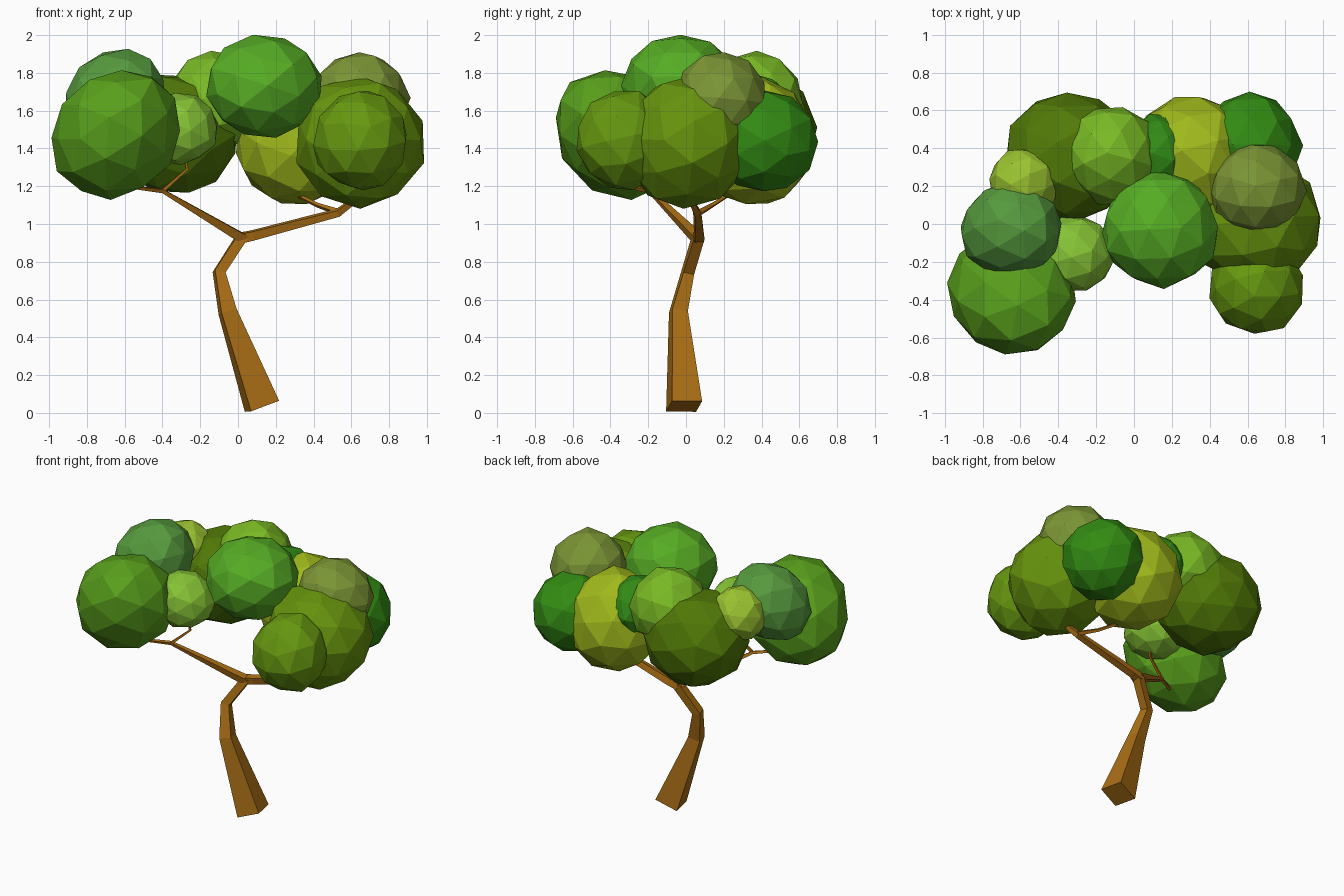
import bpy, bmesh, math, random
from mathutils import Vector, Matrix, Euler

if "Cube" in bpy.data.objects:
    bpy.data.objects.remove(bpy.data.objects["Cube"])

random.seed(4)


def material(name, rgb):
    m = bpy.data.materials.new(name)
    m.diffuse_color = [c ** 2.2 for c in rgb] + [1]
    m.use_nodes = True
    m.node_tree.nodes["Principled BSDF"].inputs["Base Color"].default_value = m.diffuse_color
    return m


def add_object(name, bm, mat):
    bmesh.ops.recalc_face_normals(bm, faces=bm.faces)
    me = bpy.data.meshes.new(name)
    bm.to_mesh(me)
    bm.free()
    me.materials.append(mat)
    bpy.context.collection.objects.link(bpy.data.objects.new(name, me))


def limb(name, path, twist=12):
    """Square tapering tube; path holds (x, y, z, half side)."""
    pts = [Vector(p[:3]) for p in path]
    t = math.radians(twist)
    bm = bmesh.new()
    rings = []
    for i, p in enumerate(path):
        a = (pts[i] - pts[i - 1]).normalized() if i else Vector()
        b = (pts[i + 1] - pts[i]).normalized() if i < len(pts) - 1 else Vector()
        rot = Vector((0, 0, 1)).rotation_difference((a + b).normalized())
        ring = []
        for sx, sy in ((-1, -1), (1, -1), (1, 1), (-1, 1)):
            v = Matrix.Rotation(t, 3, 'Z') @ Vector((sx * p[3], sy * p[3], 0))
            ring.append(bm.verts.new(pts[i] + rot @ v))
        rings.append(ring)
    for r, s in zip(rings, rings[1:]):
        for k in range(4):
            bm.faces.new((r[k], r[(k + 1) % 4], s[(k + 1) % 4], s[k]))
    bm.faces.new(rings[0])
    bm.faces.new(rings[-1])
    add_object(name, bm, bark)


def clump(name, centre, radii, rgb, lean=(0, 0)):
    """Faceted leaf ball, randomly turned, slightly uneven, optionally leaning."""
    bm = bmesh.new()
    bmesh.ops.create_icosphere(bm, subdivisions=2, radius=1)
    turn = Euler([random.uniform(0, 6.28) for _ in range(3)]).to_matrix()
    for v in bm.verts:
        d = (turn @ v.co) * random.uniform(0.98, 1.04)
        x, y, z = [d[i] * radii[i] for i in range(3)]
        v.co = Vector(centre) + Vector((x + lean[0] * z, y + lean[1] * z, z))
    add_object(name, bm, material(name + "_green", rgb))


bark = material("bark", (0.66, 0.43, 0.11))

# trunk and branches
limb("trunk", [(0.127, -0.01, 0.035, 0.081), (-0.055, -0.04, 0.535, 0.042),
               (-0.10, 0.01, 0.745, 0.029), (0.02, 0.065, 0.93, 0.028)])
limb("left_branch", [(0.03, 0.065, 0.92, 0.026), (-0.40, -0.19, 1.175, 0.010),
                     (-0.64, -0.34, 1.205, 0.006)])
limb("left_twig", [(-0.40, -0.19, 1.175, 0.009), (-0.27, -0.16, 1.29, 0.007),
                   (-0.29, -0.16, 1.40, 0.005)])
limb("right_branch", [(0.01, 0.065, 0.925, 0.026), (0.08, 0.07, 0.94, 0.024),
                      (0.53, 0.06, 1.06, 0.018), (0.65, 0.01, 1.15, 0.012)])
limb("right_twig", [(0.54, 0.07, 1.06, 0.013), (0.42, 0.14, 1.10, 0.009),
                    (0.28, 0.25, 1.17, 0.007)])

# foliage
clumps = [
    ("front_left_leaves", (-0.645, -0.36, 1.475), (.335, .33, .345), (.35, .62, .13), (.14, -.16)),
    ("top_left_leaves", (-0.65, -0.03, 1.67), (.265, .255, .26), (.34, .60, .25), (.15, .05)),
    ("small_left_leaves", (-0.58, 0.215, 1.665), (.19, .19, .185), (.60, .76, .20)),
    ("back_left_leaves", (-0.335, 0.36, 1.48), (.345, .34, .325), (.32, .47, .06)),
    ("back_middle_leaves", (-0.12, 0.36, 1.65), (.255, .265, .26), (.47, .72, .16)),
    ("inner_left_leaves", (-0.315, -0.16, 1.505), (.21, .205, .19), (.52, .76, .22)),
    ("crown_leaves", (0.14, -0.03, 1.73), (.31, .305, .272), (.34, .67, .16)),
    ("back_small_leaves", (0.13, 0.37, 1.58), (.18, .21, .215), (.21, .54, .11)),
    ("back_right_yellow_leaves", (0.31, 0.35, 1.44), (.32, .335, .345), (.62, .72, .13)),
    ("back_right_leaves", (0.61, 0.415, 1.44), (.275, .275, .275), (.21, .54, .10)),
    ("top_right_leaves", (0.65, 0.18, 1.66), (.255, .245, .25), (.48, .58, .22)),
    ("right_leaves", (0.645, 0.005, 1.435), (.345, .34, .35), (.40, .57, .08)),
    ("front_right_leaves", (0.65, -0.33, 1.445), (.255, .255, .265), (.40, .59, .09)),
]
for c in clumps:
    clump(*c)
